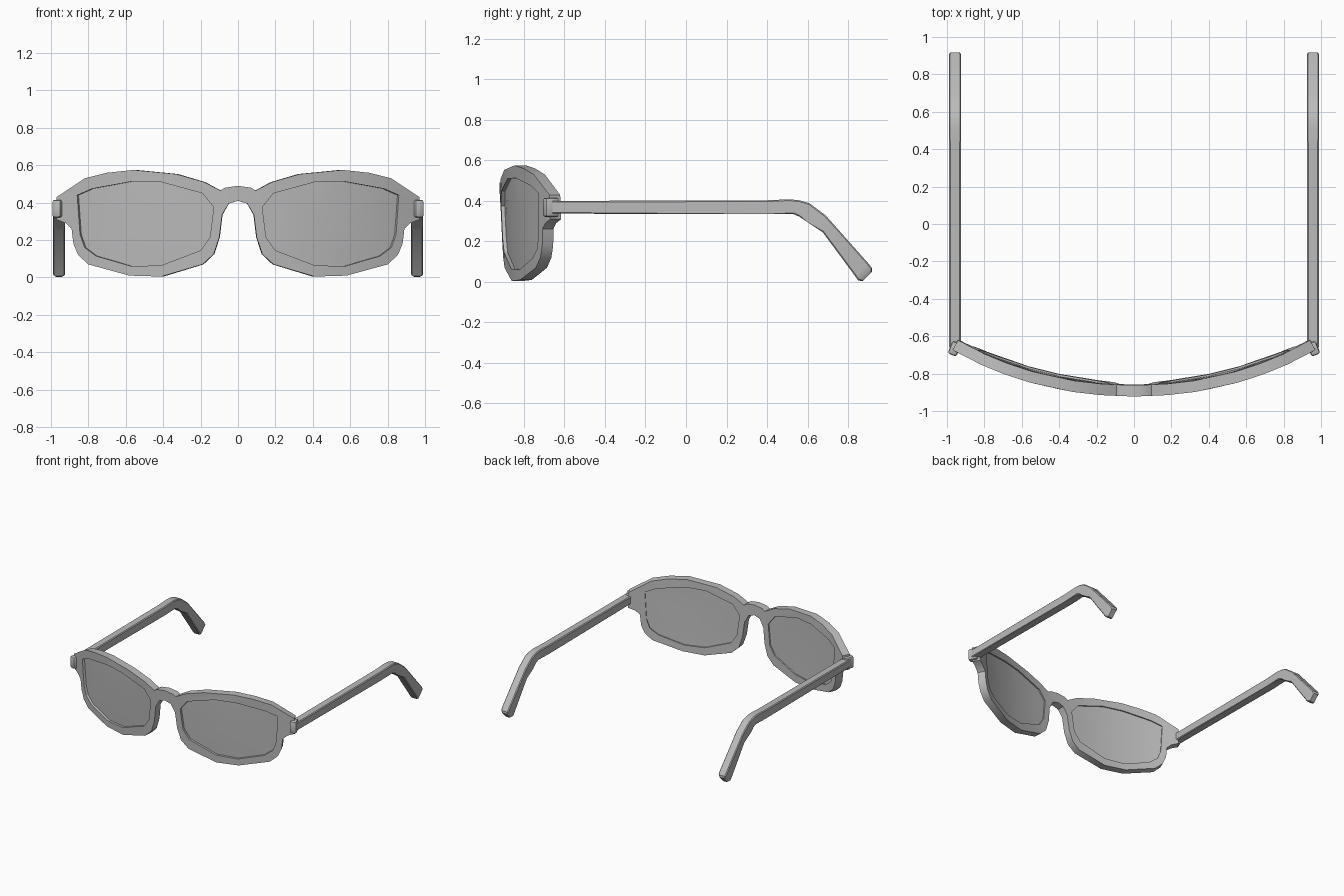
import bpy, bmesh, math
from mathutils import Matrix

cube = bpy.data.objects.get("Cube")
if cube:
    bpy.data.objects.remove(cube, do_unlink=True)

grey = bpy.data.materials.new("plain_grey")
grey.use_nodes = True
grey.diffuse_color = (0.5, 0.5, 0.5, 1)
grey.node_tree.nodes["Principled BSDF"].inputs["Base Color"].default_value = (0.5, 0.5, 0.5, 1)

RADIUS = 2.04   # wrap of the front
FRONT = -0.925


def finish(bm, name, angle=30):
    bmesh.ops.recalc_face_normals(bm, faces=bm.faces[:])
    mesh = bpy.data.meshes.new(name)
    bm.to_mesh(mesh)
    bm.free()
    mesh.materials.append(grey)
    ob = bpy.data.objects.new(name, mesh)
    bpy.context.collection.objects.link(ob)
    bpy.ops.object.select_all(action='DESELECT')
    ob.select_set(True)
    bpy.context.view_layer.objects.active = ob
    bpy.ops.object.shade_smooth_by_angle(angle=math.radians(angle))
    return ob


def wrap(v, depth):
    """Bend a flat point onto the curved front, leaning back towards the bottom."""
    a, r = math.asin(v.co.x / RADIUS), RADIUS - depth
    lean = 0.04 * (0.57 - v.co.z)
    v.co.x = r * math.sin(a)
    v.co.y = FRONT + RADIUS - r * math.cos(a) + lean


def thicken_and_wrap(bm, near, far):
    front = bm.verts[:]
    new = bmesh.ops.extrude_face_region(bm, geom=bm.faces[:], use_keep_orig=True)
    back = [g for g in new["geom"] if isinstance(g, bmesh.types.BMVert)]
    for v in front:
        wrap(v, near)
    for v in back:
        wrap(v, far)


def loop_edges(bm, pts):
    vs = [bm.verts.new((x, 0, z)) for x, z in pts]
    return [bm.edges.new((a, b)) for a, b in zip(vs, vs[1:] + vs[:1])]


def flip(pts):
    return [(-x, z) for x, z in reversed(pts)]


# Outline of one half of the frame, from bridge top to bridge underside
rim = [(.07, .48), (.095, .465), (.18, .51), (.33, .553), (.56, .575), (.70, .56),
       (.82, .53), (.97, .43), (.97, .31), (.92, .29), (.89, .262), (.88, .18),
       (.855, .12), (.80, .07), (.58, .01), (.41, .005), (.19, .07), (.13, .125),
       (.10, .215), (.085, .335), (.05, .395)]
opening = [(.13, .375), (.19, .45), (.41, .51), (.57, .513), (.78, .475), (.86, .44),
           (.845, .23), (.82, .16), (.76, .115), (.57, .06), (.41, .065), (.20, .145),
           (.15, .215)]

# Front frame
bm = bmesh.new()
edges = loop_edges(bm, [(0, .49)] + rim + [(0, .41)] + flip(rim))
edges += loop_edges(bm, opening) + loop_edges(bm, flip(opening))
bmesh.ops.triangle_fill(bm, use_beauty=True, edges=edges, normal=(0, -1, 0))
thicken_and_wrap(bm, 0, 0.06)
finish(bm, "front_frame")


# Lenses: concentric rings that follow the wrap
def lens(name, pts):
    bm = bmesh.new()
    cx, cz = sum(p[0] for p in pts) / len(pts), sum(p[1] for p in pts) / len(pts)
    rings = [[bm.verts.new((cx + (x - cx) * s, 0, cz + (z - cz) * s)) for x, z in pts]
             for s in (1, .75, .5, .25)]
    n = len(pts)
    for a, b in zip(rings, rings[1:]):
        for i in range(n):
            j = (i + 1) % n
            bm.faces.new((a[i], a[j], b[j], b[i]))
    bm.faces.new(rings[-1])
    thicken_and_wrap(bm, 0.018, 0.05)
    finish(bm, name)


# Hinge: a softened block turned to follow the wrap
def hinge(name, side):
    bm = bmesh.new()
    m = (Matrix.Translation((side * .96, -.667, .368)) @ Matrix.Rotation(side * .38, 4, 'Z')
         @ Matrix.Diagonal((.05, .072, .095, 1)))
    bmesh.ops.create_cube(bm, size=1, matrix=m)
    bmesh.ops.bevel(bm, geom=bm.edges[:], offset=.013, segments=2, profile=.5, affect='EDGES')
    finish(bm, name)


# Temple sections: top y, top z, bottom y, bottom z, half width
sections = [(-.66, .40, -.66, .337, .031), (.40, .403, .40, .335, .031),
            (.51, .408, .53, .335, .032), (.56, .403, .56, .322, .032),
            (.61, .388, .60, .295, .033), (.69, .328, .675, .245, .033),
            (.90, .092, .84, .022, .033), (.918, .068, .85, .008, .030),
            (.918, .05, .872, .003, .020)]


def temple(name, side):
    bm = bmesh.new()
    cx = side * .957
    rings = [[bm.verts.new(p) for p in ((cx - w, ty, tz), (cx + w, ty, tz),
                                        (cx + w, by, bz), (cx - w, by, bz))]
             for ty, tz, by, bz, w in sections]
    for a, b in zip(rings, rings[1:]):
        for i in range(4):
            j = (i + 1) % 4
            bm.faces.new((a[i], a[j], b[j], b[i]))
    bm.faces.new(rings[0])
    bm.faces.new(rings[-1])
    long_edges = [e for a, b in zip(rings, rings[1:]) for p, q in zip(a, b)
                  for e in p.link_edges if e.other_vert(p) is q]
    bmesh.ops.bevel(bm, geom=long_edges, offset=.006, segments=1, affect='EDGES')
    finish(bm, name)


for label, side, pts in (("left", 1, opening), ("right", -1, flip(opening))):
    lens(label + "_lens", pts)
    hinge(label + "_hinge", side)
    temple(label + "_temple", side)
